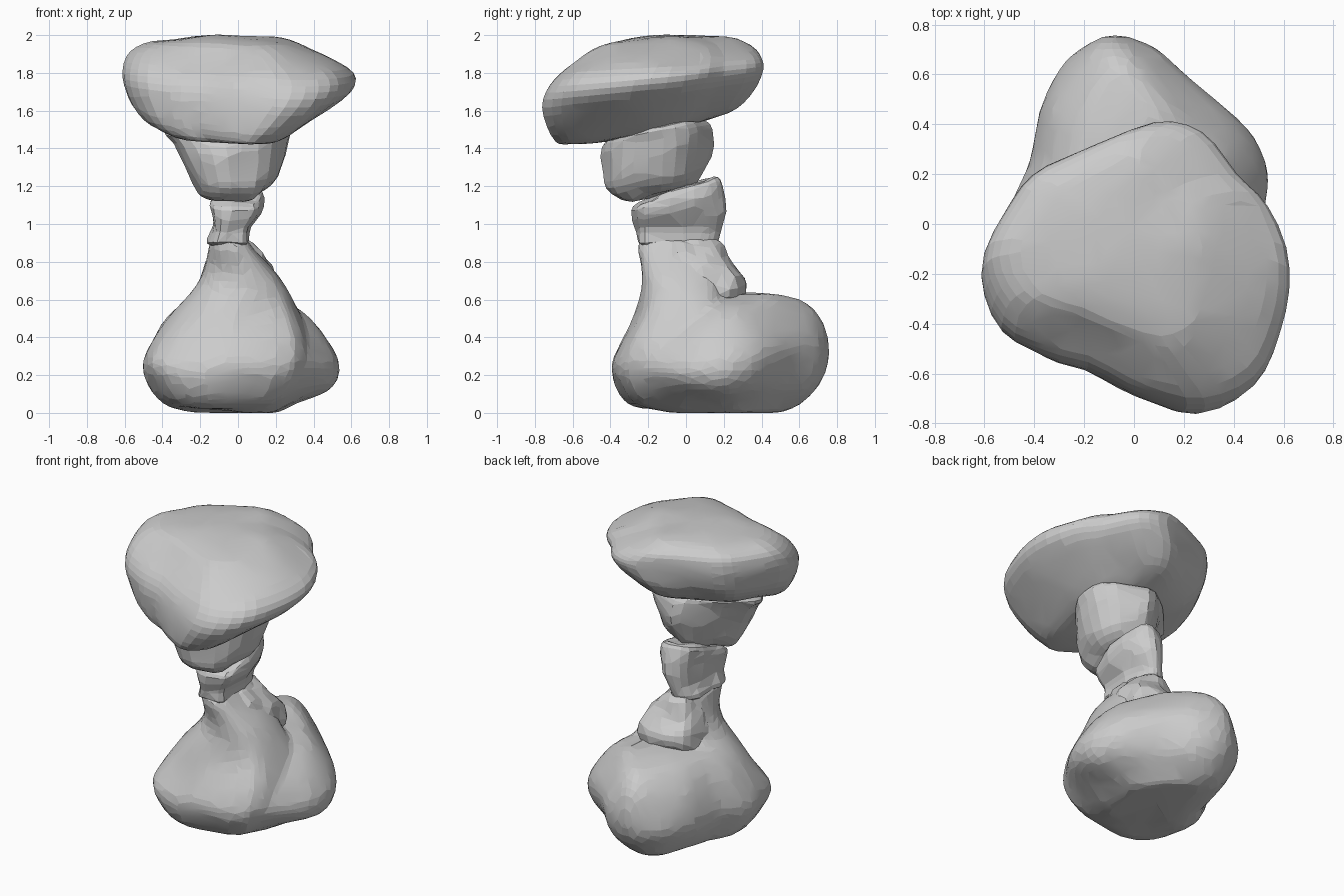
import bpy, bmesh
from mathutils import Vector, noise

if "Cube" in bpy.data.objects:
    bpy.data.objects.remove(bpy.data.objects["Cube"])


def spline(pts, per, closed):
    """Catmull-Rom resampling of tuples of any length."""
    n, out = len(pts), []
    for i in range(n if closed else n - 1):
        ids = [i - 1, i, i + 1, i + 2]
        q = [pts[k % n] if closed else pts[min(max(k, 0), n - 1)] for k in ids]
        for s in range(per):
            t = s / per
            out.append(tuple(0.5 * (2 * b + (c - a) * t + (2 * a - 5 * b + 4 * c - d) * t * t
                                    + (3 * b - a - 3 * c + d) * t ** 3) for a, b, c, d in zip(*q)))
    if not closed:
        out.append(tuple(pts[-1]))
    return out


def loft(bm, outline, layers, per_ring=3, per_layer=3):
    """Fit the plan outline into each layer: (z, x0, x1, y0, y1, tilt along y, tilt along x)."""
    plan = spline(outline, per_ring, True)
    xs, ys = [p[0] for p in plan], [p[1] for p in plan]
    rings = []
    for z, x0, x1, y0, y1, ty, tx in spline(layers, per_layer, False):
        ring = []
        for px, py in plan:
            x = x0 + (x1 - x0) * (px - min(xs)) / (max(xs) - min(xs))
            y = y0 + (y1 - y0) * (py - min(ys)) / (max(ys) - min(ys))
            ring.append(bm.verts.new((x, y, z + ty * y + tx * x)))
        rings.append(ring)
    n = len(plan)
    for a, b in zip(rings, rings[1:]):
        for i in range(n):
            bm.faces.new((a[i], a[(i + 1) % n], b[(i + 1) % n], b[i]))
    for ring, flip in ((rings[0], True), (rings[-1], False)):
        mid = bm.verts.new(sum((v.co for v in ring), Vector()) / n)
        for i in range(n):
            f = (ring[i], ring[(i + 1) % n], mid)
            bm.faces.new(f[::-1] if flip else f)


def stone(name, lofts, rough=0.01, freq=5, voxel=0, keep=1.0, angle=0.12):
    bm = bmesh.new()
    for outline, layers in lofts:
        loft(bm, outline, layers)
    bmesh.ops.recalc_face_normals(bm, faces=bm.faces)
    bm.normal_update()
    for v in bm.verts:
        v.co += v.normal * rough * noise.noise(v.co * freq)
        v.co.z = max(v.co.z, 0)
    me = bpy.data.meshes.new(name)
    bm.to_mesh(me)
    bm.free()
    ob = bpy.data.objects.new(name, me)
    bpy.context.collection.objects.link(ob)
    bpy.context.view_layer.objects.active = ob
    ob.select_set(True)
    if voxel:
        m = ob.modifiers.new("fuse", 'REMESH')
        m.mode, m.voxel_size = 'VOXEL', voxel
        m = ob.modifiers.new("soften", 'SMOOTH')
        m.iterations = 4
    if keep < 1:
        m = ob.modifiers.new("facets", 'DECIMATE')
        m.ratio = keep
    for m in list(ob.modifiers):
        bpy.ops.object.modifier_apply(modifier=m.name)
    bpy.ops.object.shade_smooth_by_angle(angle=angle)
    ob.select_set(False)
    return ob


ROUND = [(1, 0), (.8, .75), (0, 1), (-.8, .75), (-1, 0), (-.74, -.74), (0, -1), (.8, -.75)]
BLOCK = [(1, .1), (.75, .75), (.1, 1), (-.72, .7), (-1, -.1), (-.85, -.9), (.1, -1), (.85, -.8)]
WEDGE = [(1, .1), (.7, .72), (.1, 1), (-.5, .62), (-1, -.1), (-.82, -.75), (-.1, -1), (.7, -.65)]

# Base: a tapering front rock fused with a broad triangular boulder
boulder = [(.53, .17), (.5, .3), (.4, .42), (.2, .6), (.08, .71), (-.05, .76), (-.16, .75), (-.28, .65), (-.37, .45),
           (-.43, .22), (-.5, 0), (-.42, -.2), (-.2, -.33), (.1, -.37), (.32, -.25), (.47, -.03)]
front_layers = [
    (.02, -.25, .15, -.22, .2, 0, 0), (.05, -.38, .25, -.31, .3, 0, 0), (.13, -.46, .34, -.37, .3, 0, 0),
    (.24, -.51, .38, -.4, .25, 0, 0), (.35, -.48, .38, -.355, .25, 0, 0), (.5, -.37, .34, -.285, .25, 0, 0),
    (.64, -.23, .27, -.235, .22, 0, 0), (.76, -.18, .18, -.235, .19, 0, 0), (.88, -.155, .08, -.255, .15, 0, 0),
    (.93, -.13, .05, -.22, .1, 0, 0)]
boulder_layers = [
    (0, -.2, .2, -.1, .5, 0, 0), (.04, -.36, .31, -.28, .6, 0, 0), (.12, -.45, .46, -.35, .68, 0, 0),
    (.23, -.505, .54, -.385, .745, 0, 0), (.36, -.465, .51, -.33, .765, 0, 0), (.49, -.39, .385, -.22, .72, 0, 0),
    (.59, -.28, .27, -.06, .63, 0, 0), (.63, -.12, .14, .15, .54, 0, 0)]
stone("base_rock", [(ROUND, front_layers), (boulder, boulder_layers)], rough=.025, freq=4, voxel=.025, keep=.12)

# Small ledge rock behind the neck
stone("ledge_rock", [(ROUND, [
    (.54, -.14, .14, .0, .27, 0, 0), (.6, -.2, .19, -.05, .31, 0, 0), (.68, -.205, .2, -.08, .315, 0, 0),
    (.76, -.17, .18, -.1, .265, 0, 0), (.84, -.14, .13, -.12, .225, 0, 0), (.9, -.12, .08, -.12, .18, 0, 0),
    (.92, -.06, .03, -.06, .1, 0, 0)])],
    rough=.03, freq=9, keep=.4)

# Narrow neck rock with a sloping top
stone("neck_rock", [(BLOCK, [
    (.88, -.1, .03, -.2, .12, 0, 0), (.9, -.155, .06, -.26, .18, 0, 0), (.98, -.135, .07, -.265, .19, 0, 0),
    (1.07, -.135, .12, -.275, .2, .08, 0), (1.14, -.145, .135, -.275, .2, .2, 0),
    (1.195, -.13, .12, -.23, .17, .3, 0), (1.205, -.08, .07, -.14, .1, .32, 0)])],
    rough=.025, freq=8, keep=.4)

# Wedge rock, wider at the top
stone("wedge_rock", [(WEDGE, [
    (1.18, -.12, .05, -.28, -.08, .19, 0), (1.19, -.19, .12, -.34, .03, .19, 0),
    (1.27, -.24, .2, -.42, .11, .19, 0), (1.38, -.29, .25, -.44, .14, .19, 0),
    (1.48, -.34, .27, -.44, .14, .19, 0), (1.535, -.38, .28, -.4, .1, .19, 0),
    (1.55, -.25, .2, -.25, .02, .19, 0)])],
    rough=.025, freq=6, keep=.5)

# Broad cap rock: sloping underside, level top
cap = [(.61, -.2), (.53, .06), (.4, .19), (.27, .37), (.08, .42), (-.2, .29), (-.4, .18), (-.51, .03), (-.61, -.22),
       (-.52, -.43), (-.35, -.535), (-.18, -.58), (.06, -.7), (.28, -.755), (.48, -.66), (.58, -.45)]
stone("cap_rock", [(cap, [
    (1.515, -.2, .13, -.4, -.05, .17, -.02), (1.52, -.34, .22, -.64, .12, .17, -.02),
    (1.565, -.47, .32, -.71, .27, .17, -.03), (1.65, -.565, .46, -.745, .37, .15, -.03),
    (1.75, -.615, .6, -.755, .415, .11, -.03), (1.83, -.615, .61, -.7, .42, .08, -.03),
    (1.905, -.57, .48, -.57, .38, .06, -.03), (1.965, -.46, .32, -.45, .29, .04, -.02),
    (1.99, -.3, .19, -.3, .2, .02, 0), (1.995, -.15, .1, -.15, .1, .01, 0)])],
    rough=.02, freq=4, keep=.5)
